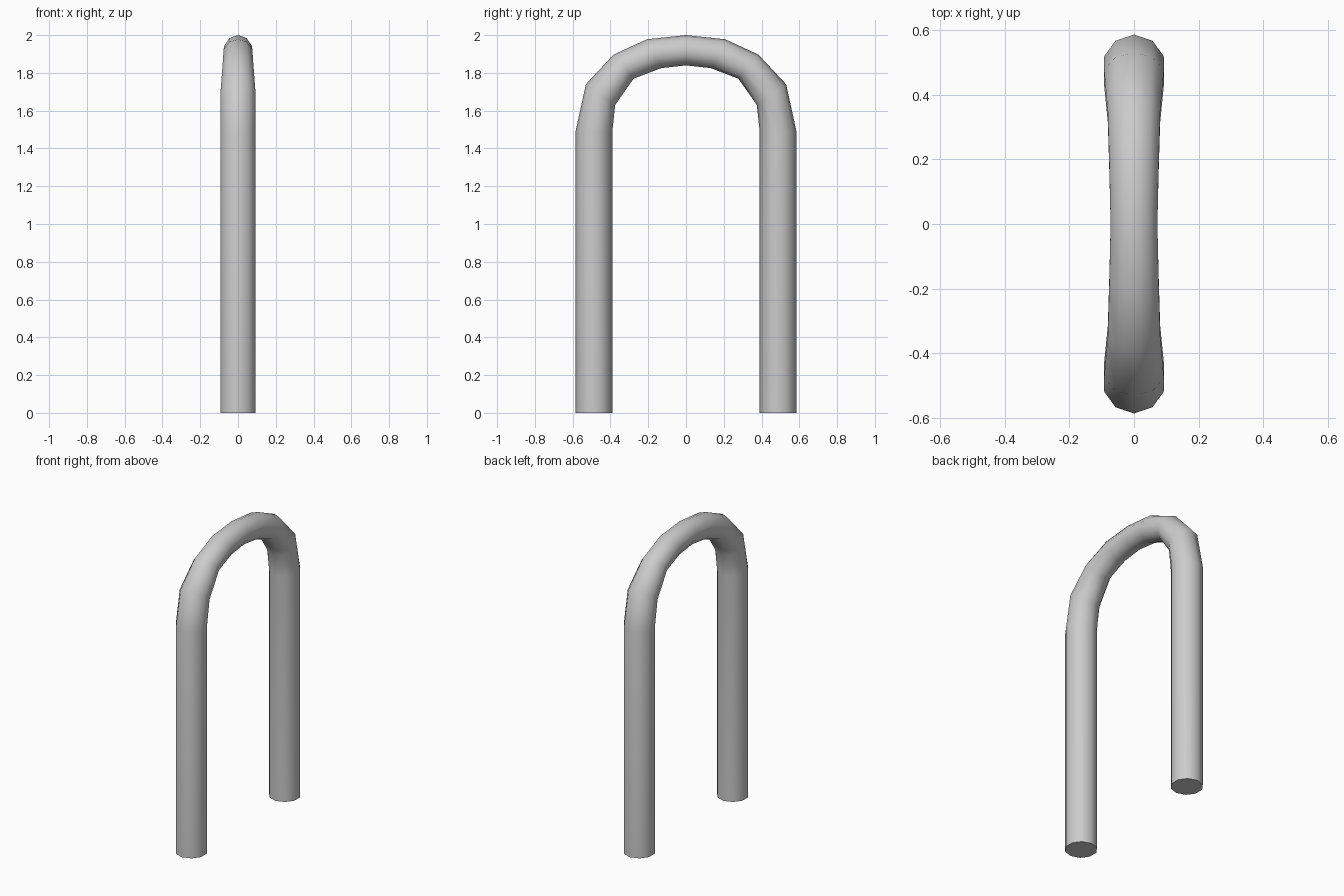
import bpy, bmesh, math
from mathutils import Vector

if "Cube" in bpy.data.objects:
    bpy.data.objects.remove(bpy.data.objects["Cube"])

SIDES = 10

# Half of the hoop: outer point (y, z), inner point (y, z), half-width radius in x
half = [
    ((0.585, 0.0), (0.39, 0.0), 0.097),
    ((0.585, 1.49), (0.39, 1.49), 0.097),
    ((0.53, 1.74), (0.375, 1.63), 0.097),
    ((0.383, 1.897), (0.277, 1.77), 0.085),
    ((0.207, 1.978), (0.132, 1.825), 0.080),
]
crown = ((0.0, 2.0), (0.0, 1.84), 0.076)


def mirrored(ring):
    (oy, oz), (iy, iz), r = ring
    return ((-oy, oz), (-iy, iz), r)


rings = half + [crown] + [mirrored(r) for r in reversed(half)]

# Sweep a ten-sided section along the hoop
bm = bmesh.new()
loops = []
for outer, inner, rx in rings:
    o, i = Vector((0, *outer)), Vector((0, *inner))
    centre, radial = (o + i) / 2, (o - i) / 2
    loop = []
    for k in range(SIDES):
        a = 2 * math.pi * k / SIDES
        loop.append(bm.verts.new(centre + radial * math.cos(a) + Vector((rx * math.sin(a), 0, 0))))
    loops.append(loop)

for a, b in zip(loops, loops[1:]):
    for k in range(SIDES):
        n = (k + 1) % SIDES
        bm.faces.new((a[k], a[n], b[n], b[k]))

# Flat feet
bm.faces.new(loops[0])
bm.faces.new(loops[-1])
bmesh.ops.recalc_face_normals(bm, faces=bm.faces)

mesh = bpy.data.meshes.new("hoop_rail")
bm.to_mesh(mesh)
bm.free()
rail = bpy.data.objects.new("hoop_rail", mesh)
bpy.context.collection.objects.link(rail)

# Smooth tube with sharp foot edges
bpy.context.view_layer.objects.active = rail
rail.select_set(True)
bpy.ops.object.shade_smooth_by_angle(angle=math.radians(50))
